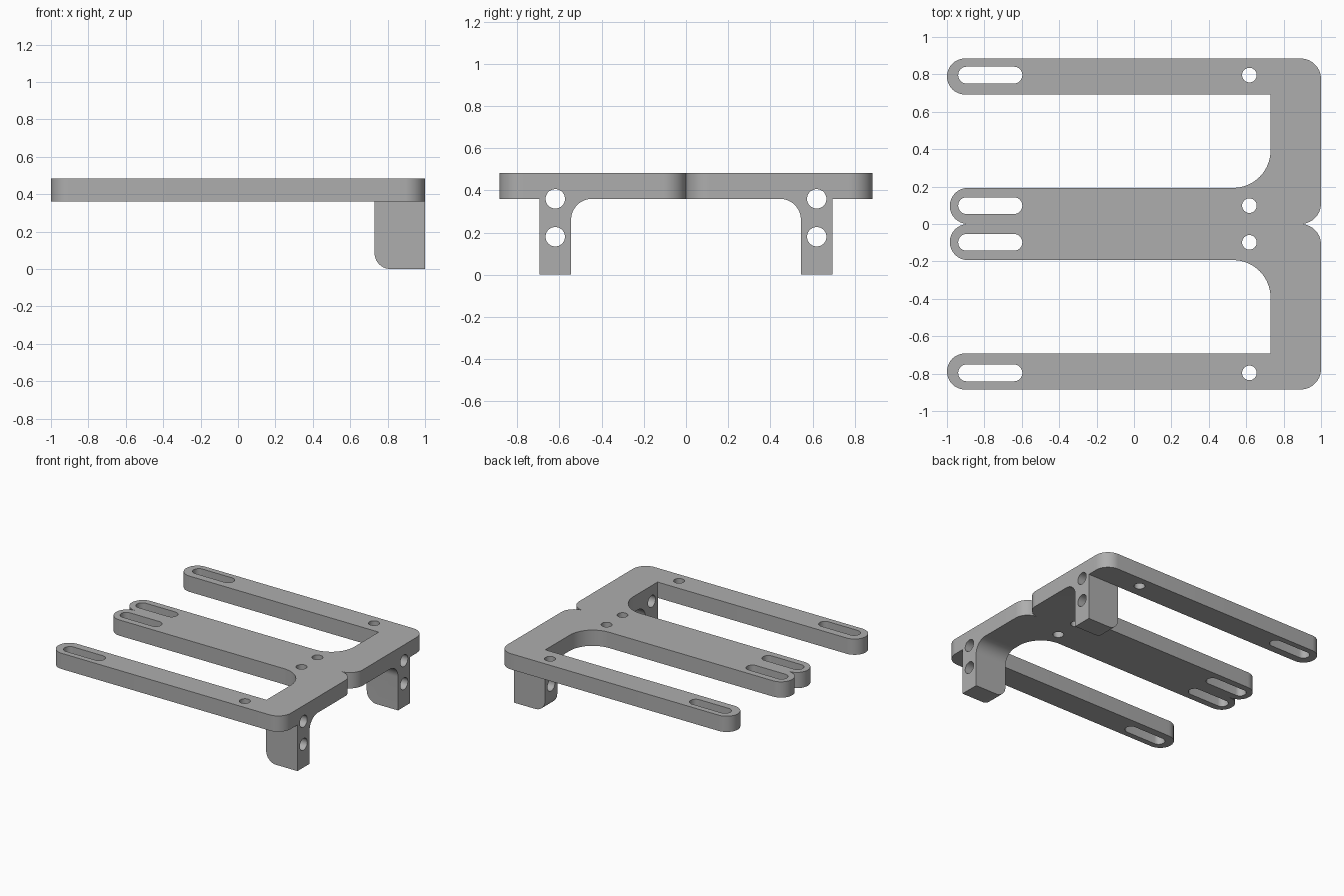
import bpy, bmesh
from math import sin, cos, radians
from mathutils import Vector

old = bpy.data.objects.get("Cube")
if old:
    bpy.data.objects.remove(old)

TOP, UNDER = 0.483, 0.36
SEG = 16

grey = bpy.data.materials.new("plain grey")
grey.use_nodes = True
colour = (0.42, 0.42, 0.42, 1)
grey.diffuse_color = colour
grey.node_tree.nodes["Principled BSDF"].inputs["Base Color"].default_value = colour


def arc(cx, cy, r, start, end, n=SEG):
    """Points along a circular arc, angles in degrees."""
    angles = [radians(start + (end - start) * i / n) for i in range(n + 1)]
    return [(cx + r * cos(a), cy + r * sin(a)) for a in angles]


def prism(name, outline, lo, hi, axis="z"):
    """Extrude an outline along z (outline is x, y) or along x (outline is y, z)."""
    bm = bmesh.new()
    place = (lambda p: (p[0], p[1], lo)) if axis == "z" else (lambda p: (lo, p[0], p[1]))
    step = Vector((0, 0, hi - lo)) if axis == "z" else Vector((hi - lo, 0, 0))
    face = bm.faces.new([bm.verts.new(place(p)) for p in outline])
    ext = bmesh.ops.extrude_face_region(bm, geom=[face])
    bmesh.ops.translate(bm, vec=step, verts=[g for g in ext["geom"] if isinstance(g, bmesh.types.BMVert)])
    bmesh.ops.recalc_face_normals(bm, faces=bm.faces)
    mesh = bpy.data.meshes.new(name)
    bm.to_mesh(mesh)
    bm.free()
    mesh.materials.append(grey)
    obj = bpy.data.objects.new(name, mesh)
    bpy.context.collection.objects.link(obj)
    return obj


def slot(x0, x1, y, r):
    return arc(x1 - r, y, r, -90, 90) + arc(x0 + r, y, r, 90, 270)


def hole(cx, cy, r):
    return arc(cx, cy, r, 0, 360, 32)[:-1]


# Plate: half outline from the rear notch round to the notch between the inner arms
R = 0.11
ARM = 0.0965
half = arc(1 - R, R, R, -90, 0)
half += arc(1 - R, 0.885 - R, R, 0, 90)
half += arc(-1 + ARM, 0.885 - ARM, ARM, 90, 270)
half += [(0.73, 0.885 - 2 * ARM)]
half += arc(0.53, 0.2 + 2 * ARM, 0.2, 0, -90)
half += arc(-0.985 + ARM, ARM, ARM, 90, 270)
mirrored = [(x, -y) for x, y in reversed(half[1:-1])]
bracket = prism("mounting_bracket", half + mirrored, UNDER, TOP)

# Legs: filleted into the plate, with a rounded lower inner edge
parts = []
for side in (1, -1):
    profile = [(0.695, 0), (0.695, 0.42), (0.445, 0.42)]
    profile += arc(0.445, 0.26, 0.1, 90, 0) + [(0.545, 0)]
    leg = prism("leg", [(side * y, z) for y, z in profile], 0.73, 1, "x")
    bm = bmesh.new()
    bm.from_mesh(leg.data)
    edges = [e for e in bm.edges if all(v.co.z < 0.001 and v.co.x < 0.74 for v in e.verts)]
    bmesh.ops.bevel(bm, geom=edges, offset=0.085, segments=10, profile=0.5, affect="EDGES")
    bm.to_mesh(leg.data)
    bm.free()
    parts.append((leg, "UNION"))

# Cutters: arm slots, plate holes and leg holes
for side in (1, -1):
    for y in (0.098, 0.796):
        parts.append((prism("slot_cutter", slot(-0.94, -0.597, side * y, 0.045), 0.3, 0.55), "DIFFERENCE"))
        parts.append((prism("hole_cutter", hole(0.617, side * y, 0.039), 0.3, 0.55), "DIFFERENCE"))
    for z in (0.18, 0.36):
        parts.append((prism("leg_hole_cutter", hole(side * 0.62, z, 0.046), 0.68, 1.05, "x"), "DIFFERENCE"))

for obj, operation in parts:
    mod = bracket.modifiers.new(obj.name, "BOOLEAN")
    mod.operation, mod.solver, mod.object = operation, "EXACT", obj

# Bake the booleans and drop the helpers
bpy.context.view_layer.update()
graph = bpy.context.evaluated_depsgraph_get()
baked = bpy.data.meshes.new_from_object(bracket.evaluated_get(graph))
bracket.modifiers.clear()
bracket.data = baked
for obj, _ in parts:
    bpy.data.objects.remove(obj)

bpy.ops.object.select_all(action="DESELECT")
bracket.select_set(True)
bpy.context.view_layer.objects.active = bracket
bpy.ops.object.shade_smooth_by_angle(angle=radians(30))
